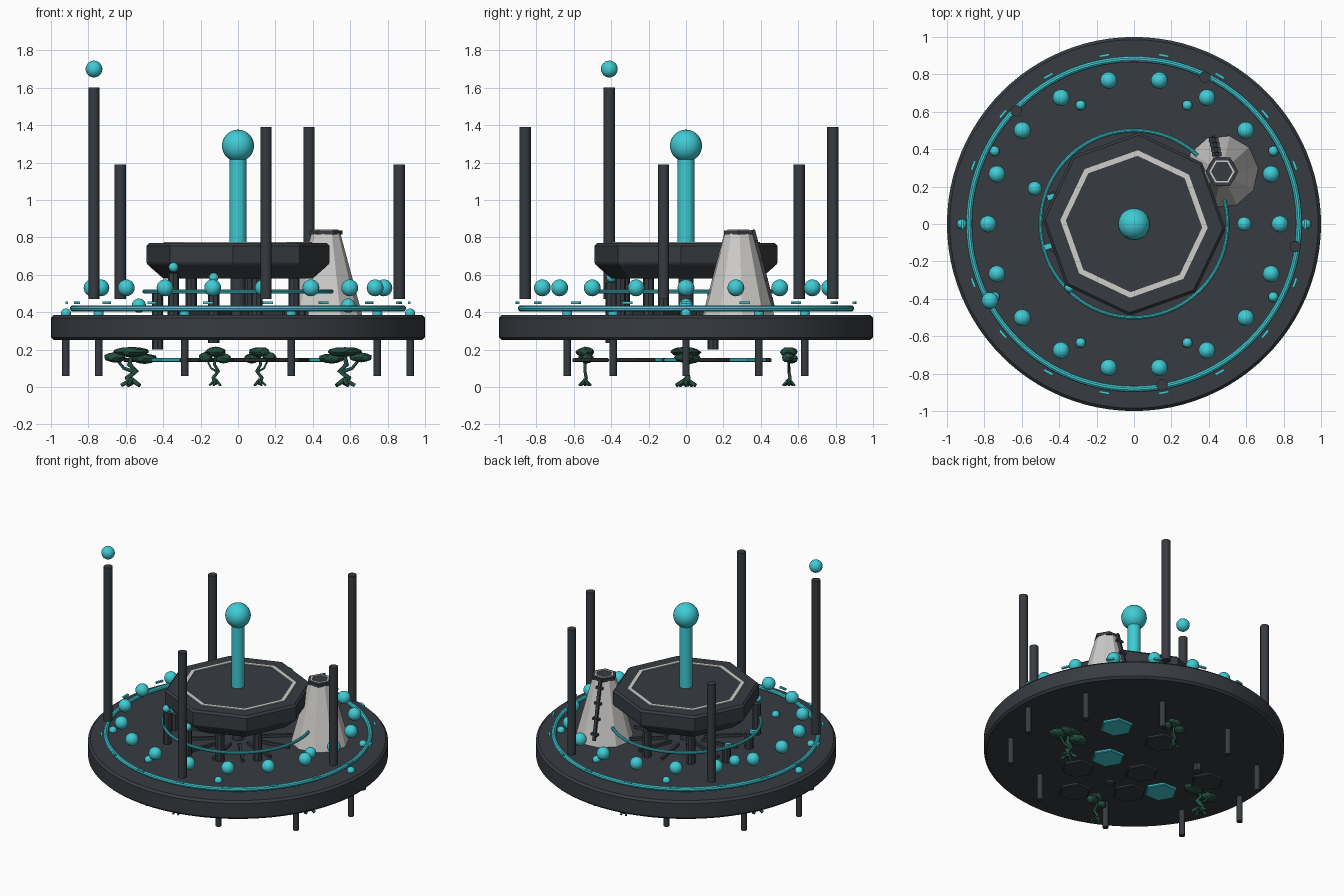
import bpy, bmesh, math, random
from mathutils import Vector, Matrix

if "Cube" in bpy.data.objects:
    bpy.data.objects.remove(bpy.data.objects["Cube"])
random.seed(4)


def material(name, rgb):
    m = bpy.data.materials.new(name)
    m.use_nodes = True
    m.diffuse_color = (*rgb, 1)
    m.node_tree.nodes["Principled BSDF"].inputs["Base Color"].default_value = (*rgb, 1)
    return m


DARK = material("dark slate", (0.038, 0.045, 0.053))
CYAN = material("glowing cyan", (0.05, 0.6, 0.66))
PALE = material("pale grey", (0.62, 0.61, 0.59))
GREEN = material("deep green", (0.018, 0.075, 0.052))


def finish(name, bm, mat, smooth=True):
    bmesh.ops.recalc_face_normals(bm, faces=bm.faces)
    me = bpy.data.meshes.new(name)
    bm.to_mesh(me)
    bm.free()
    me.materials.append(mat)
    ob = bpy.data.objects.new(name, me)
    bpy.context.collection.objects.link(ob)
    if smooth:
        bpy.ops.object.select_all(action="DESELECT")
        ob.select_set(True)
        bpy.context.view_layer.objects.active = ob
        bpy.ops.object.shade_smooth_by_angle(angle=math.radians(35))
    return ob


def lathe(bm, profile, sides, at=(0, 0), turn=0.0, closed=False):
    """Spin (radius, z) points; a closed profile makes a ring."""
    rings = []
    for r, z in profile:
        rings.append([bm.verts.new((at[0] + r * math.cos(turn + math.tau * i / sides),
                                    at[1] + r * math.sin(turn + math.tau * i / sides), z))
                      for i in range(sides)])
    pairs = list(zip(rings, rings[1:]))
    if closed:
        pairs.append((rings[-1], rings[0]))
    else:
        bm.faces.new(rings[0][::-1])
        bm.faces.new(rings[-1])
    for a, b in pairs:
        for i in range(sides):
            j = (i + 1) % sides
            bm.faces.new((a[i], a[j], b[j], b[i]))


def spun(name, profile, sides, mat, at=(0, 0), turn=0.0, closed=False, smooth=True):
    bm = bmesh.new()
    lathe(bm, profile, sides, at, turn, closed)
    return finish(name, bm, mat, smooth)


def post(name, at, r, z0, z1, mat=DARK, sides=16):
    return spun(name, [(r, z0), (r, z1)], sides, mat, at)


def torus(name, radius, thick, z):
    section = [(radius + thick * math.cos(k * math.tau / 10),
                z + thick * math.sin(k * math.tau / 10)) for k in range(10)]
    return spun(name, section, 96, CYAN, closed=True)


def ball(name, at, r, mat=CYAN):
    bm = bmesh.new()
    bmesh.ops.create_uvsphere(bm, u_segments=20, v_segments=12, radius=r,
                              matrix=Matrix.Translation(at))
    return finish(name, bm, mat)


def box(name, at, size, mat, turn=0.0, tilt=0.0):
    bm = bmesh.new()
    m = (Matrix.Translation(at) @ Matrix.Rotation(turn, 4, "Z")
         @ Matrix.Rotation(tilt, 4, "Y") @ Matrix.Diagonal((*size, 1)))
    bmesh.ops.create_cube(bm, size=1, matrix=m)
    return finish(name, bm, mat, False)


def polar(r, degrees):
    a = math.radians(degrees)
    return r * math.cos(a), r * math.sin(a)


# Main disc and its two light rings
spun("base_disc", [(0.985, 0.25), (1, 0.265), (1, 0.37), (0.985, 0.385)], 96, DARK)
torus("outer_ring", 0.882, 0.017, 0.42)
torus("inner_ring", 0.5, 0.011, 0.51)

# Circle of floating lamps and dashes around the rim
for k in range(18):
    ball("rim_lamp", (*polar(0.78, 20 * k), 0.53), 0.045)
    box("rim_dash", (*polar(0.915, 20 * k), 0.45), (0.014, 0.055, 0.012), CYAN,
        math.radians(20 * k))
for x, y in ((0.59, 0), (-0.53, 0.19)):
    ball("deck_lamp", (x, y, 0.435), 0.038)

# Landing legs below, each with a small lamp on the deck
for sx in (-1, 1):
    for x, y in ((0.92, 0), (0.745, 0.39), (0.745, -0.39), (0.285, 0.635), (0.285, -0.635)):
        post("leg", (sx * x, y), 0.02, 0.06, 0.26)
        ball("leg_lamp", (sx * x, y, 0.393), 0.027)

# Tall masts
for x, y, top in ((-0.77, -0.41, 1.6), (-0.63, 0.605, 1.19), (0.38, 0.785, 1.39),
                  (0.862, -0.12, 1.19), (0.15, -0.86, 1.39)):
    post("mast", (x, y), 0.03, 0.47, top)
ball("mast_lamp", (-0.77, -0.41, 1.7), 0.045)

# Octagonal platform, inlaid outline and central beacon
TURN = math.radians(-3)
spun("platform", [(0.40, 0.58), (0.485, 0.655), (0.49, 0.665), (0.49, 0.755), (0.475, 0.77)],
     8, DARK, turn=TURN, smooth=False)
spun("platform_outline", [(0.365, 0.768), (0.365, 0.775), (0.395, 0.775), (0.395, 0.768)],
     8, PALE, turn=TURN, closed=True, smooth=False)
post("platform_stem", (0, 0), 0.04, 0.38, 0.6)
post("beacon_column", (0, 0), 0.045, 0.7, 1.25, CYAN, 24)
ball("beacon", (0, 0, 1.29), 0.086)

# Short posts and spokes under the platform
for x, y, low, high in ((-0.345, -0.33, 0.38, 0.61), (-0.13, -0.4, 0.235, 0.56),
                        (-0.43, 0.145, 0.2, 0.5), (-0.43, -0.12, 0.38, 0.5),
                        (0.1, -0.35, 0.38, 0.58), (0.3, -0.2, 0.38, 0.58),
                        (0.05, 0.38, 0.38, 0.58), (-0.25, 0.3, 0.38, 0.58)):
    post("short_post", (x, y), 0.03, low, high, sides=8)
for x, y, z in ((-0.345, -0.34, 0.64), (-0.13, -0.4, 0.585)):
    ball("post_lamp", (x, y, z), 0.026)
for x, y in ((-0.445, 0.145), (-0.46, -0.12)):
    box("post_light", (x, y, 0.51), (0.04, 0.03, 0.02), CYAN, 0.3)
for k in range(12):
    box("deck_spoke", (*polar(0.25, 30 * k + 10), 0.392), (0.26, 0.018, 0.025), DARK,
        math.radians(30 * k + 10))

# Tapered tower with cap, outline and ladder
TOWER = (0.47, 0.28)
spun("tower", [(0.195, 0.385), (0.175, 0.46), (0.078, 0.82)], 10, PALE, TOWER, 0.1, smooth=False)
spun("tower_cap", [(0.088, 0.815), (0.088, 0.838)], 6, DARK, TOWER, smooth=False)
spun("cap_outline", [(0.058, 0.836), (0.058, 0.842), (0.068, 0.842), (0.068, 0.836)],
     6, PALE, TOWER, closed=True, smooth=False)
bm = bmesh.new()
up = Vector((-0.025, 0.075, 0.84)) - Vector((-0.045, 0.18, 0.43))
rot = up.to_track_quat("Z", "X").to_matrix().to_4x4()
mid = Vector((TOWER[0] - 0.035, TOWER[1] + 0.13, 0.635))
bmesh.ops.create_cube(bm, size=1, matrix=Matrix.Translation(mid) @ rot
                      @ Matrix.Diagonal((0.02, 0.02, up.length, 1)))
for k in range(4):
    spot = mid + up * (k * 0.25 - 0.4)
    bmesh.ops.create_cube(bm, size=1, matrix=Matrix.Translation(spot)
                          @ Matrix.Diagonal((0.05, 0.025, 0.015, 1)))
finish("tower_ladder", bm, DARK, False)

# Hanging hexagonal tiles below
for x, y, mat in ((0.43, 0.33, CYAN), (0.07, 0.36, DARK), (0.21, -0.02, CYAN),
                  (0.27, -0.26, DARK), (-0.09, -0.03, DARK), (-0.5, 0.16, DARK),
                  (-0.35, -0.14, CYAN), (0.09, -0.51, DARK), (-0.2, -0.29, DARK)):
    spun("hex_tile", [(0.105, 0.133), (0.113, 0.138), (0.113, 0.15), (0.105, 0.155)],
         6, mat, (x, y), smooth=False)


# Gnarled little trees beneath the disc
def limb(name, points, thick):
    cu = bpy.data.curves.new(name, "CURVE")
    cu.dimensions = "3D"
    cu.bevel_depth = thick
    cu.bevel_resolution = 1
    cu.use_fill_caps = True
    sp = cu.splines.new("POLY")
    sp.points.add(len(points) - 1)
    for i, (p, co) in enumerate(zip(sp.points, points)):
        p.co = (*co, 1)
        p.radius = 1 - 0.5 * i / len(points)
    cu.materials.append(GREEN)
    bpy.context.collection.objects.link(bpy.data.objects.new(name, cu))


def tree(x, y, s, flip):
    def at(dx, dy, z):
        return Vector((x + flip * s * dx, y + s * dy, z))
    limb("tree_trunk", [at(0, 0, 0.012), at(0.02, 0.01, 0.05), at(-0.025, 0, 0.085),
                        at(0.01, 0, 0.12), at(0, 0, 0.17)], 0.019 * s)
    limb("tree_branch", [at(-0.02, 0, 0.08), at(0.04, 0, 0.1), at(0.08, 0, 0.15)], 0.012 * s)
    for k in range(5):
        dx, dy = polar(0.055, 72 * k)
        limb("tree_root", [at(0, 0, 0.04), at(dx, dy, 0.008)], 0.014 * s)
    for dx, dy, z, w in ((0, 0, 0.187, 0.095), (-0.07, 0.02, 0.152, 0.07),
                         (0.09, -0.01, 0.158, 0.062)):
        bm = bmesh.new()
        bmesh.ops.create_icosphere(bm, subdivisions=2, radius=1)
        for v in bm.verts:
            v.co *= random.uniform(0.9, 1.08)
            v.co = at(dx + w * v.co.x, dy + 0.85 * w * v.co.y, z + 0.027 * v.co.z)
        finish("tree_canopy", bm, GREEN, False)


for x, y, s, flip in ((0.57, 0, 1, 1), (-0.57, 0, 1, -1),
                      (0.115, 0.55, 0.6, 1), (-0.12, -0.54, 0.6, -1)):
    tree(x, y, s, flip)
